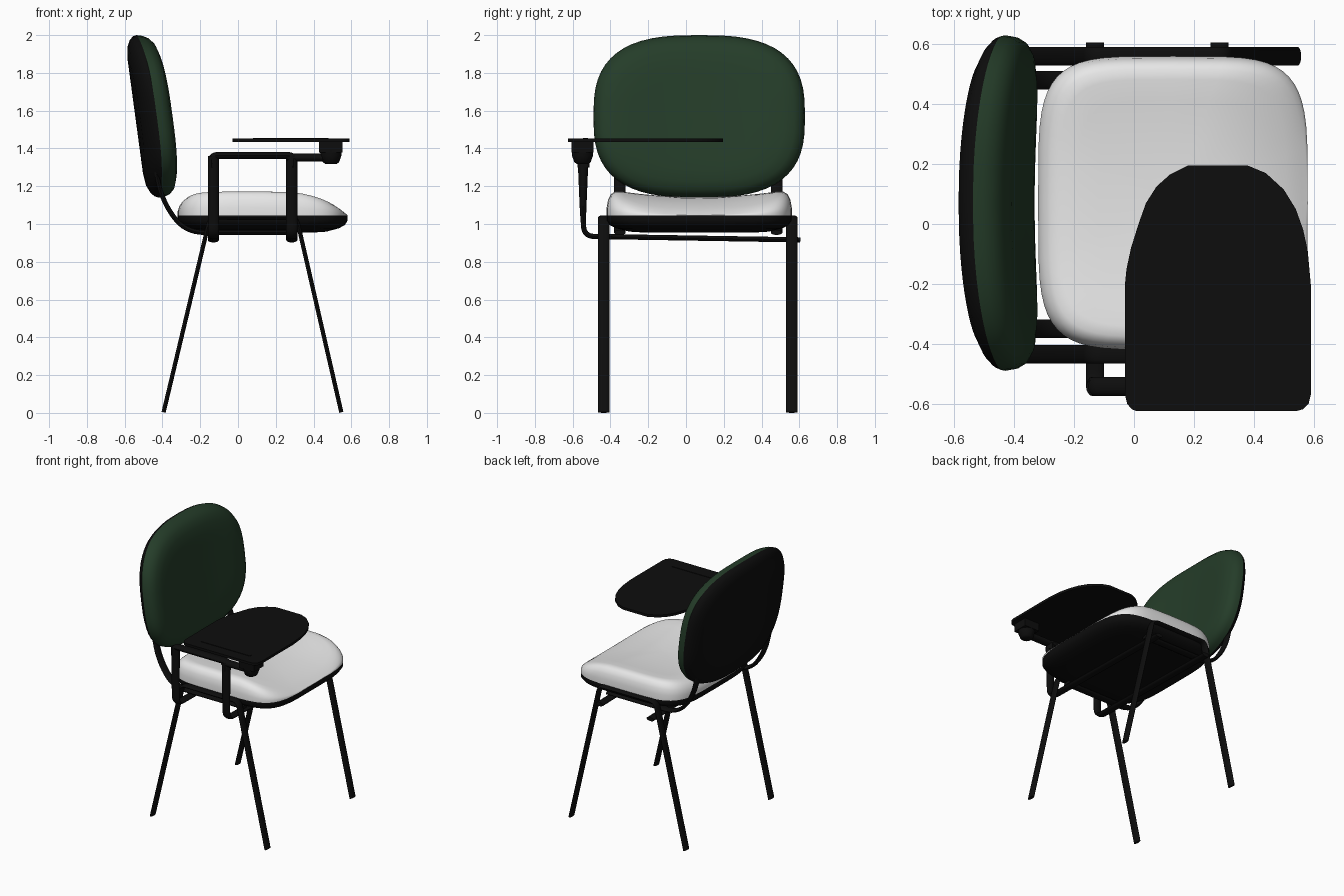
import bpy, bmesh, math
from mathutils import Vector

if "Cube" in bpy.data.objects:
    bpy.data.objects.remove(bpy.data.objects["Cube"])


def material(name, rgb):
    m = bpy.data.materials.new(name)
    m.diffuse_color = (*rgb, 1)
    m.use_nodes = True
    m.node_tree.nodes["Principled BSDF"].inputs["Base Color"].default_value = m.diffuse_color
    return m


BLACK = material("black", (0.004, 0.004, 0.004))
GREEN = material("dark green", (0.018, 0.046, 0.022))
WHITE = material("white", (0.8, 0.8, 0.8))


def finish(name, bm, mat, angle=40):
    bmesh.ops.recalc_face_normals(bm, faces=bm.faces)
    me = bpy.data.meshes.new(name)
    bm.to_mesh(me)
    bm.free()
    me.materials.append(mat)
    ob = bpy.data.objects.new(name, me)
    bpy.context.collection.objects.link(ob)
    bpy.ops.object.select_all(action='DESELECT')
    ob.select_set(True)
    bpy.context.view_layer.objects.active = ob
    bpy.ops.object.shade_smooth_by_angle(angle=math.radians(angle))
    return ob


def skin(bm, rings, cap_start=False, cap_end=False):
    """Join successive closed rings of points with quads."""
    vs = [[bm.verts.new(p) for p in r] for r in rings]
    n = len(vs[0])
    for a, b in zip(vs, vs[1:]):
        for i in range(n):
            bm.faces.new((a[i], a[(i + 1) % n], b[(i + 1) % n], b[i]))
    if cap_start:
        bm.faces.new(vs[0])
    if cap_end:
        bm.faces.new(vs[-1])


def pillow(name, half_u, half_v, power, rings, place, mat, n=56):
    """Superellipse rings (scale, height) mapped to space by place(u, v, h)."""
    outline = []
    for i in range(n):
        a = 2 * math.pi * i / n
        c, s = math.cos(a), math.sin(a)
        outline.append((math.copysign(abs(c) ** (2 / power), c) * half_u,
                        math.copysign(abs(s) ** (2 / power), s) * half_v))
    bm = bmesh.new()
    skin(bm, [[place(u * k, v * k, h) for u, v in outline] for k, h in rings],
         cap_end=True)
    return finish(name, bm, mat, 60)


def rounded(pts, r, steps=8):
    """Round the inner corners of a path."""
    pts = [Vector(p) for p in pts]
    out = [pts[0]]
    for a, p, b in zip(pts, pts[1:], pts[2:]):
        s = p + (a - p).normalized() * r
        e = p + (b - p).normalized() * r
        for i in range(steps + 1):
            t = i / steps
            out.append(s * (1 - t) ** 2 + p * 2 * t * (1 - t) + e * t * t)
    return out + [pts[-1]]


def flat_tube(name, pts, radius, wide_axis, width, thick, n=14):
    """Sweep an oval along a planar path; thick is a function of the point."""
    path = rounded(pts, radius)
    w = Vector(wide_axis)
    rings = []
    for i, p in enumerate(path):
        d = (path[min(i + 1, len(path) - 1)] - path[max(i - 1, 0)]).normalized()
        side = d.cross(w).normalized()
        t = thick(p)
        rings.append([p + w * math.cos(2 * math.pi * k / n) * width / 2
                      + side * math.sin(2 * math.pi * k / n) * t / 2 for k in range(n)])
    bm = bmesh.new()
    skin(bm, rings, True, True)
    return finish(name, bm, BLACK)


def box(name, x0, x1, y0, y1, z0, z1):
    bm = bmesh.new()
    skin(bm, [[(x0, y0, z), (x1, y0, z), (x1, y1, z), (x0, y1, z)] for z in (z0, z1)],
         True, True)
    return finish(name, bm, BLACK)


# Seat cushion with saddle dip and falling front edge, over a dark shell
SEAM = 1.045


def seat_top(u, v, h):
    x = u + 0.13
    z = 1.142 + 0.042 * (v / 0.49) ** 2
    if x > 0.22:
        z -= 0.095 * ((x - 0.22) / 0.36) ** 2
    if x < -0.18:
        z -= 0.03 * ((-0.18 - x) / 0.14) ** 2
    return (x, v + 0.07, SEAM + h * (z - SEAM))


def seat_under(u, v, h):
    return (u + 0.13, v + 0.07, SEAM - 0.09 * h)


pillow("seat_cushion", 0.45, 0.49, 4.6,
       [(1, 0), (1, 0.3), (0.985, 0.6), (0.955, 0.83), (0.91, 0.96), (0.84, 1),
        (0.7, 1), (0.55, 1), (0.4, 1), (0.2, 1), (0.02, 1)], seat_top, WHITE)
pillow("seat_shell", 0.45, 0.49, 4.6,
       [(1, 0), (1, 0.3), (0.97, 0.55), (0.9, 0.75), (0.75, 0.95), (0.6, 1),
        (0.02, 1)], seat_under, BLACK)


# Backrest cushion and shell, leaning back and wrapping at the sides
def back_place(depth):
    def place(u, v, h):
        x = -0.48 - 0.135 * v + 0.04 * (u / 0.5) ** 2 + depth * h
        return (x, u + 0.07, v + 1.57)
    return place


pillow("backrest_cushion", 0.56, 0.43, 2.8,
       [(1, 0), (0.99, 0.3), (0.96, 0.58), (0.9, 0.8), (0.8, 0.94), (0.65, 1),
        (0.5, 1), (0.3, 1), (0.15, 1), (0.02, 1)], back_place(0.108), GREEN)
pillow("backrest_shell", 0.56, 0.43, 2.8,
       [(1, 0), (0.985, 0.3), (0.94, 0.6), (0.85, 0.88), (0.7, 1), (0.5, 1),
        (0.3, 1), (0.02, 1)], back_place(-0.064), BLACK)

# Side frames (two legs and a rail each) and backrest supports
for side, y, ys in (("right", -0.435, -0.35), ("left", 0.56, 0.48)):
    flat_tube(f"{side}_leg_frame",
              [(-0.394, y, 0.003), (-0.148, y, 1.035), (0.31, y, 1.035), (0.547, y, 0.003)],
              0.04, (0, 1, 0), 0.062, lambda p: 0.023)
    flat_tube(f"{side}_back_support",
              [(0.3, ys, 0.955), (-0.28, ys, 0.955), (-0.40, ys, 1.12), (-0.45, ys, 1.35)],
              0.1, (0, 1, 0), 0.062, lambda p: 0.026)

# Arm posts: run under the seat, turn up and thicken towards the top
for label, x in (("rear", -0.13), ("front", 0.285)):
    flat_tube(f"{label}_arm_post",
              [(x, 0.605, 0.916), (x, -0.54, 0.935), (x, -0.545, 1.05), (x, -0.545, 1.36)],
              0.055, (1, 0, 0), 0.06,
              lambda p: 0.028 + 0.032 * max(0, min(1, (p.z - 1.0) / 0.33)))

# Arm top bar and the bar carrying the tablet hinge
flat_tube("arm_top_bar",
          [(-0.14, -0.542, 1.3), (-0.14, -0.542, 1.362), (0.295, -0.542, 1.362),
           (0.295, -0.542, 1.3)], 0.03, (0, 1, 0), 0.064, lambda p: 0.038)
flat_tube("hinge_bar", [(0.26, -0.542, 1.352), (0.5, -0.542, 1.352)],
          0.01, (0, 1, 0), 0.062, lambda p: 0.044)

# Hinge cup and bracket
bm = bmesh.new()
skin(bm, [[(0.492 + r * math.cos(math.pi * k / 10), -0.548 + r * math.sin(math.pi * k / 10), z)
           for k in range(20)]
          for r, z in ((0.03, 1.318), (0.043, 1.327), (0.055, 1.36), (0.058, 1.39))],
     True, True)
finish("hinge_cup", bm, BLACK)
box("tablet_bracket", 0.43, 0.553, -0.605, -0.49, 1.378, 1.437)

# Writing tablet
outline = [(0.01, -0.625), (0.54, -0.625), (0.565, -0.618), (0.583, -0.6), (0.59, -0.57),
           (0.59, -0.2), (0.58, -0.09), (0.565, -0.02), (0.54, 0.05), (0.5, 0.115),
           (0.44, 0.17), (0.38, 0.195), (0.18, 0.195), (0.12, 0.165), (0.075, 0.125),
           (0.04, 0.07), (0.015, 0.0), (-0.01, -0.08), (-0.025, -0.15), (-0.03, -0.2),
           (-0.03, -0.57), (-0.023, -0.6), (-0.008, -0.618)]
bm = bmesh.new()
skin(bm, [[(x, y, z) for x, y in outline] for z in (1.435, 1.453)], True, True)
finish("writing_tablet", bm, BLACK)
box("pencil_ledge", 0.08, 0.48, -0.545, -0.52, 1.452, 1.456)
